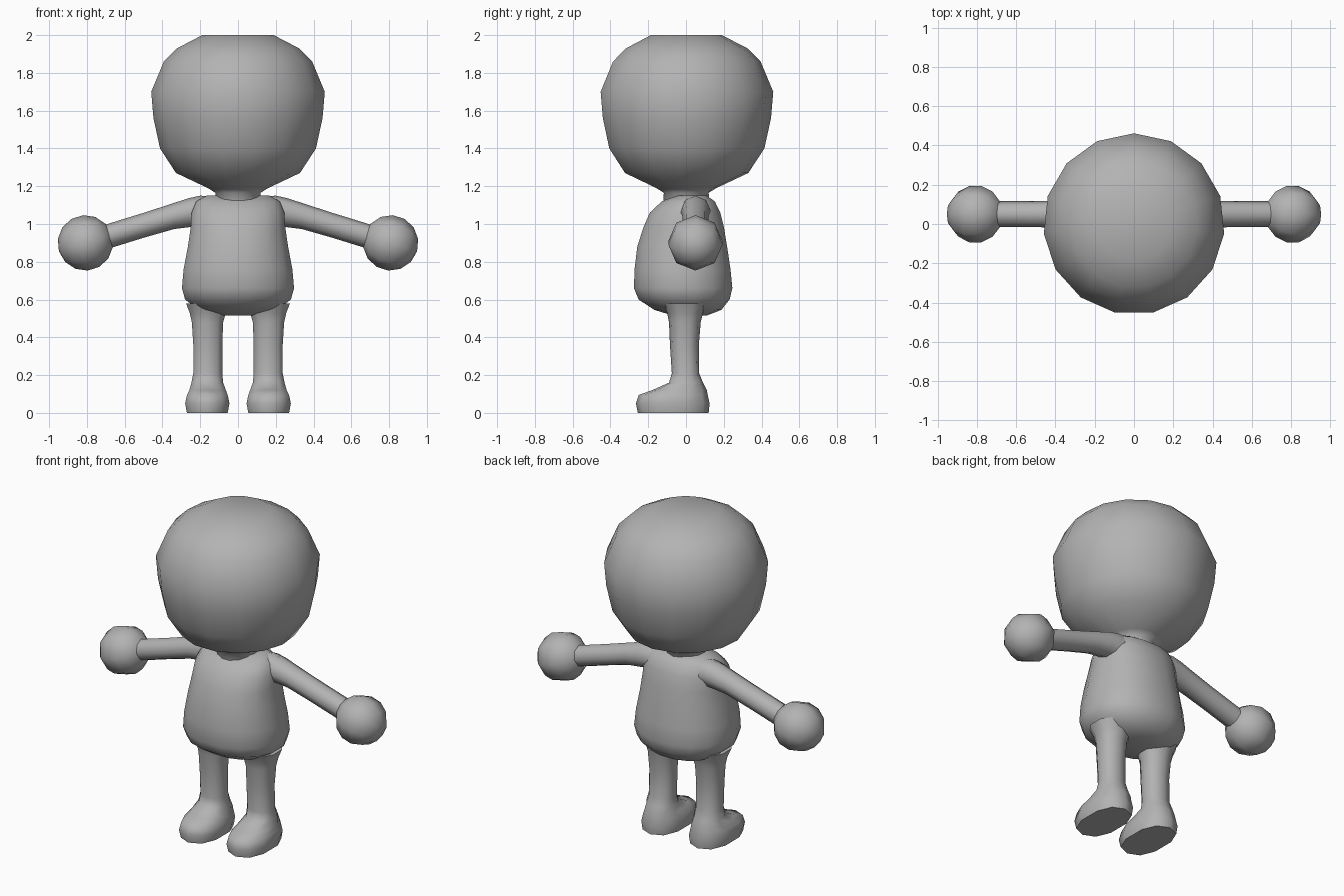
import bpy, bmesh
from math import cos, sin, pi, radians, copysign
from mathutils import Vector, Matrix

if "Cube" in bpy.data.objects:
    bpy.data.objects.remove(bpy.data.objects["Cube"])

clay = bpy.data.materials.new("plain grey")
clay.use_nodes = True
GREY = (0.45, 0.45, 0.45, 1)
clay.diffuse_color = GREY
clay.node_tree.nodes["Principled BSDF"].inputs["Base Color"].default_value = GREY


def finish(name, bm, side=1, angle=70):
    """Mirror if asked, then turn the mesh into a smooth grey object."""
    if side < 0:
        bmesh.ops.scale(bm, vec=(-1, 1, 1), verts=bm.verts)
    bmesh.ops.recalc_face_normals(bm, faces=bm.faces)
    mesh = bpy.data.meshes.new(name)
    bm.to_mesh(mesh)
    bm.free()
    mesh.materials.append(clay)
    obj = bpy.data.objects.new(name, mesh)
    bpy.context.collection.objects.link(obj)
    bpy.ops.object.select_all(action="DESELECT")
    obj.select_set(True)
    bpy.context.view_layer.objects.active = obj
    bpy.ops.object.shade_smooth_by_angle(angle=radians(angle))


def loft(rings):
    """Skin a list of equal rings of points and cap both ends."""
    bm = bmesh.new()
    loops = [[bm.verts.new(p) for p in ring] for ring in rings]
    n = len(loops[0])
    for a, b in zip(loops, loops[1:]):
        for i in range(n):
            j = (i + 1) % n
            bm.faces.new((a[i], a[j], b[j], b[i]))
    bm.faces.new(loops[0])
    bm.faces.new(loops[-1])
    return bm


def level_ring(z, x0, x1, y0, y1, n, power=1.0, turn=0.5):
    """Horizontal rounded ring that fills the given bounds."""
    def wave(v):
        return copysign(abs(v) ** power, v)
    ring = []
    for i in range(n):
        t = 2 * pi * (i + turn) / n
        ring.append(((x0 + x1) / 2 + (x1 - x0) / 2 * wave(cos(t)),
                     (y0 + y1) / 2 + (y1 - y0) / 2 * wave(sin(t)), z))
    return ring


# Head and neck: fifteen-sided turned profile (height, radius)
profile = [(1.08, .125), (1.165, .12), (1.19, .16), (1.27, .33), (1.4, .415),
           (1.56, .45), (1.7, .462), (1.86, .395), (1.93, .325), (2, .19)]
finish("head", loft([level_ring(z, -r, r, -r, r, 15, turn=3.75) for z, r in profile]))

# Torso: height, half width, front, back
torso = [(.515, .12, -.07, .11), (.545, .21, -.17, .19), (.6, .285, -.255, .235),
         (.66, .302, -.28, .25), (.76, .293, -.277, .24), (.88, .27, -.262, .222),
         (.98, .255, -.23, .205), (1.06, .25, -.195, .185),
         (1.12, .225, -.13, .155), (1.15, .17, -.06, .11)]
finish("torso", loft([level_ring(z, -w, w, f, b, 16, .9) for z, w, f, b in torso]))

# Legs with feet: height, inner x, outer x, front, back
leg = [(0, .05, .275, -.255, .12), (.05, .04, .285, -.265, .125),
       (.095, .05, .275, -.25, .115), (.12, .06, .262, -.18, .11),
       (.16, .075, .25, -.09, .09), (.21, .08, .24, -.075, .07),
       (.36, .08, .24, -.085, .068), (.48, .075, .248, -.09, .078),
       (.53, .06, .26, -.1, .09), (.58, .045, .28, -.125, .11)]

# Arm path: x, height, radius
arm = [(.08, 1.06, .085), (.2, 1.07, .08), (.26, 1.06, .077),
       (.34, 1.042, .069), (.5, .993, .066), (.72, .925, .066)]
DEPTH = .05
hand_axis = Vector((.95, 0, -.3)).to_track_quat("Z", "Y").to_matrix().to_4x4()

for side, word in ((1, "left"), (-1, "right")):
    finish(word + "_leg", loft([level_ring(*r, 10, .85) for r in leg]), side)

    rings = [[(x, DEPTH + r * cos(pi * k / 4), z + r * sin(pi * k / 4))
              for k in range(8)] for x, z, r in arm]
    finish(word + "_arm", loft(rings), side)

    # Faceted ball hand, its pole along the arm
    bm = bmesh.new()
    place = Matrix.Translation((.808, DEPTH, .9)) @ hand_axis
    bmesh.ops.create_uvsphere(bm, u_segments=8, v_segments=7, radius=.147, matrix=place)
    finish(word + "_hand", bm, side)
